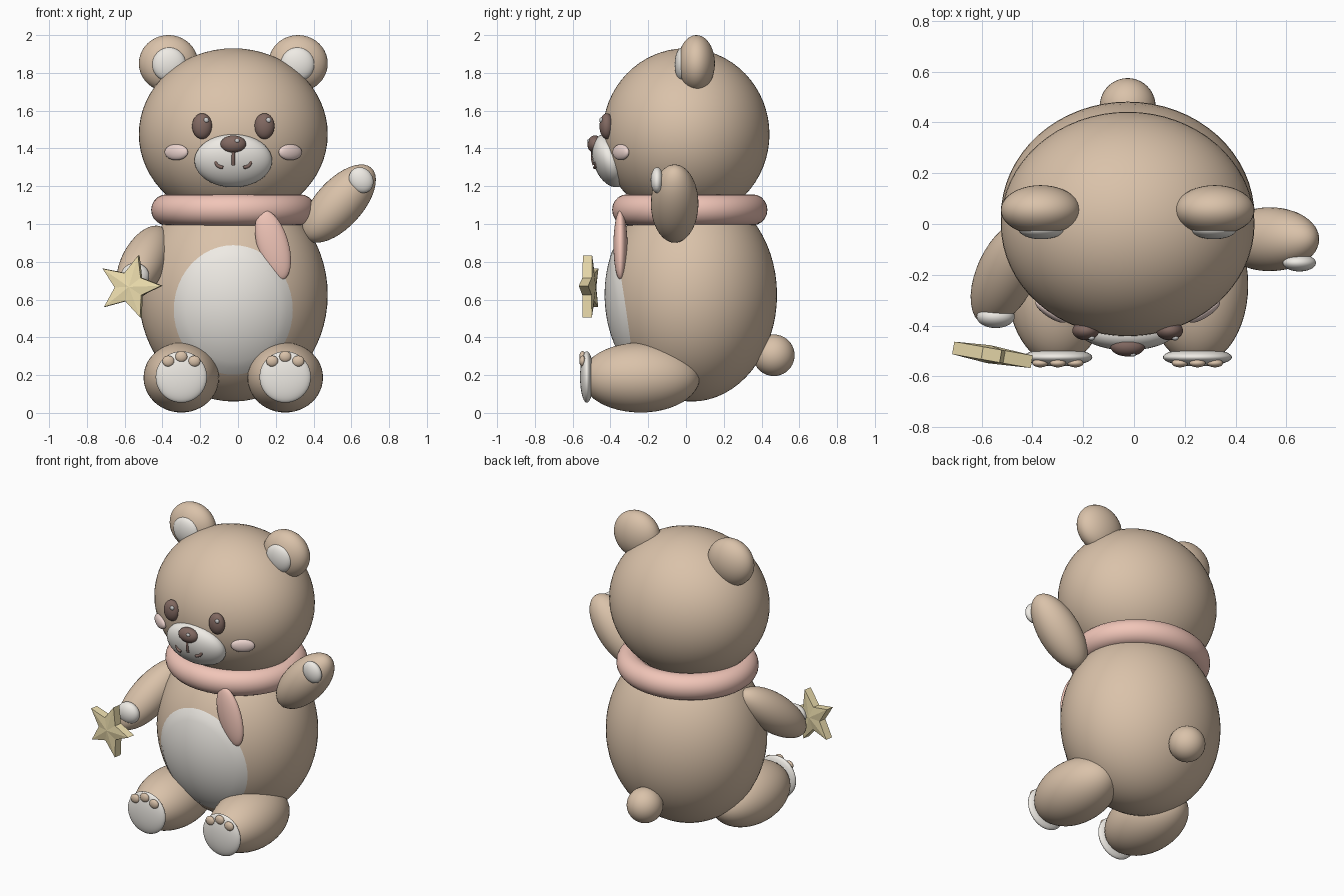
import bpy, bmesh, math
from mathutils import Vector, Matrix

if "Cube" in bpy.data.objects:
    bpy.data.objects.remove(bpy.data.objects["Cube"])

CX = -0.025  # symmetry plane of the toy


def material(name, rgb):
    m = bpy.data.materials.new(name)
    m.diffuse_color = (*rgb, 1)
    m.use_nodes = True
    m.node_tree.nodes["Principled BSDF"].inputs["Base Color"].default_value = m.diffuse_color
    return m


FUR = material("fur", (0.70, 0.54, 0.40))
CREAM = material("cream", (0.86, 0.83, 0.78))
DARK = material("dark_brown", (0.22, 0.14, 0.12))
PINK = material("scarf_pink", (0.88, 0.56, 0.48))
BLUSH = material("blush", (0.84, 0.66, 0.62))
GOLD = material("gold", (0.86, 0.74, 0.43))
WHITE = material("white", (0.95, 0.95, 0.95))


def finish(bm, name, mat, smooth=True):
    bmesh.ops.recalc_face_normals(bm, faces=bm.faces)
    me = bpy.data.meshes.new(name)
    bm.to_mesh(me)
    bm.free()
    for p in me.polygons:
        p.use_smooth = smooth
    me.materials.append(mat)
    ob = bpy.data.objects.new(name, me)
    bpy.context.collection.objects.link(ob)
    return ob


def ball(name, loc, radii, mat, rot=(0, 0, 0), axis=None, seg=40):
    """Ellipsoid; axis points its local z along a direction."""
    bm = bmesh.new()
    bmesh.ops.create_uvsphere(bm, u_segments=seg, v_segments=seg // 2, radius=1)
    ob = finish(bm, name, mat)
    ob.location, ob.scale = loc, radii
    ob.rotation_euler = Vector(axis).to_track_quat('Z', 'Y').to_euler() if axis else rot
    return ob


def stroke(name, pts, r, mat):
    """Round tube along a few points."""
    cu = bpy.data.curves.new(name, 'CURVE')
    cu.dimensions = '3D'
    cu.bevel_depth, cu.bevel_resolution, cu.use_fill_caps = r, 3, True
    sp = cu.splines.new('BEZIER')
    sp.bezier_points.add(len(pts) - 1)
    for bp, p in zip(sp.bezier_points, pts):
        bp.co = p
        bp.handle_left_type = bp.handle_right_type = 'AUTO'
    cu.materials.append(mat)
    ob = bpy.data.objects.new(name, cu)
    bpy.context.collection.objects.link(ob)


# Body and head
BODY, BR = Vector((CX, 0.03, 0.625)), Vector((0.5, 0.452, 0.565))
ball("body", BODY, BR, FUR, seg=64)
ball("head", (CX, 0, 1.475), (0.5, 0.442, 0.455), FUR, seg=64)
ball("tail", (CX, 0.465, 0.305), (0.11, 0.11, 0.11), FUR)

# Belly patch: disc draped just over the body
bm = bmesh.new()
rings, n = 10, 48
center = bm.verts.new((0, 0, 0))
grid = [[bm.verts.new((math.cos(2 * math.pi * i / n) * k / rings, 0,
                       math.sin(2 * math.pi * i / n) * k / rings)) for i in range(n)]
        for k in range(1, rings + 1)]
for i in range(n):
    j = (i + 1) % n
    bm.faces.new((center, grid[0][i], grid[0][j]))
    for a, b in zip(grid, grid[1:]):
        bm.faces.new((a[i], b[i], b[j], a[j]))
for v in bm.verts:
    edge = v.co.length
    x, z = CX + 0.315 * v.co.x, 0.545 + 0.343 * v.co.z
    f = 1 - ((x - BODY.x) / BR.x) ** 2 - ((z - BODY.z) / BR.z) ** 2
    v.co = (x, BODY.y - BR.y * math.sqrt(f) - (0.009 if edge < 0.99 else 0.002), z)
finish(bm, "belly_patch", CREAM)

# Scarf ring and hanging end
bm = bmesh.new()
M, m, r = 64, 20, 0.082
ring = [[bm.verts.new(((0.353 + r * math.cos(b)) * math.cos(a) * 1.0,
                       (0.353 + r * math.cos(b)) * math.sin(a) * 0.945, r * math.sin(b)))
         for b in (2 * math.pi * k / m for k in range(m))]
        for a in (2 * math.pi * k / M for k in range(M))]
for i in range(M):
    for j in range(m):
        p, q, k = ring[i], ring[(i + 1) % M], (j + 1) % m
        bm.faces.new((p[j], q[j], q[k], p[k]))
finish(bm, "scarf", PINK).location = (CX, 0.02, 1.075)
ball("scarf_end", (0.185, -0.347, 0.888), (0.083, 0.037, 0.19), PINK, rot=(0, math.radians(-16), 0))

# Paired parts
for s, side in ((-1, "left"), (1, "right")):
    # Ears
    ex = CX + s * 0.343
    ball(f"ear_{side}", (ex, 0.055, 1.85), (0.157, 0.098, 0.15), FUR)
    ball(f"inner_ear_{side}", (ex + s * -0.003, -0.02, 1.845), (0.09, 0.04, 0.09), CREAM)
    # Eyes and cheeks
    ball(f"eye_{side}", (CX + s * 0.165, -0.42, 1.518), (0.053, 0.038, 0.068), DARK)
    ball(f"eye_glint_{side}", (CX + s * 0.165 + 0.022, -0.449, 1.55), (0.014, 0.01, 0.014), WHITE, seg=16)
    ball(f"cheek_{side}", (CX + s * 0.302, -0.345, 1.38), (0.072, 0.024, 0.042), BLUSH,
         rot=(0, 0, s * math.radians(33)))
    # Smile corners
    stroke(f"smile_{side}", [(CX + s * 0.094, -0.474, 1.332), (CX + s * 0.083, -0.478, 1.31),
                             (CX + s * 0.055, -0.483, 1.298)], 0.009, DARK)
    # Legs, soles and toes
    lx = CX + s * 0.275
    ball(f"leg_{side}", (lx, -0.24, 0.187), (0.2, 0.313, 0.185), FUR, seg=48)
    ball(f"sole_{side}", (lx, -0.525, 0.19), (0.136, 0.036, 0.136), CREAM)
    for t in (-1, 0, 1):
        ball(f"toe_{side}_{t + 2}", (lx + 0.069 * t, -0.548, 0.298 - 0.024 * abs(t)),
             (0.032, 0.017, 0.029), FUR, seg=20)

# Muzzle, nose and mouth line
ball("muzzle", (CX, -0.40, 1.335), (0.206, 0.09, 0.146), CREAM, rot=(math.radians(20), 0, 0))
ball("nose", (CX, -0.482, 1.422), (0.068, 0.04, 0.047), DARK)
ball("nose_glint", (CX + 0.02, -0.514, 1.44), (0.013, 0.009, 0.011), WHITE, seg=16)
stroke("mouth_line", [(CX, -0.494, 1.385), (CX, -0.494, 1.345), (CX, -0.487, 1.312)], 0.009, DARK)

# Lowered arm and raised arm with paw pads
ball("lowered_arm", (-0.5, -0.19, 0.795), (0.118, 0.118, 0.275), FUR, axis=(-0.33, -0.70, -0.63))
ball("lowered_paw_pad", (-0.545, -0.365, 0.725), (0.075, 0.045, 0.068), CREAM)
ball("raised_arm", (0.535, -0.06, 1.108), (0.126, 0.126, 0.255), FUR, axis=(0.67, 0, 0.74))
ball("raised_paw_pad", (0.652, -0.153, 1.232), (0.062, 0.034, 0.071), CREAM, rot=(0, math.radians(-35), 0))

# Faceted star held in the lowered paw
bm = bmesh.new()
front, back = [], []
for i in range(10):
    a = math.radians(74 + 36 * i)
    R = 0.078 if i % 2 else 0.172
    front.append(bm.verts.new((R * math.cos(a), -0.025, R * math.sin(a))))
    back.append(bm.verts.new((R * math.cos(a), 0.025, R * math.sin(a))))
f0, b0 = bm.verts.new((0, -0.036, 0)), bm.verts.new((0, 0.036, 0))
for i in range(10):
    j = (i + 1) % 10
    bm.faces.new((front[i], front[j], f0))
    bm.faces.new((back[j], back[i], b0))
    bm.faces.new((front[i], back[i], back[j], front[j]))
star = finish(bm, "star", GOLD, smooth=False)
star.location = (-0.572, -0.513, 0.667)
star.rotation_euler = (0, 0, math.radians(-10))
